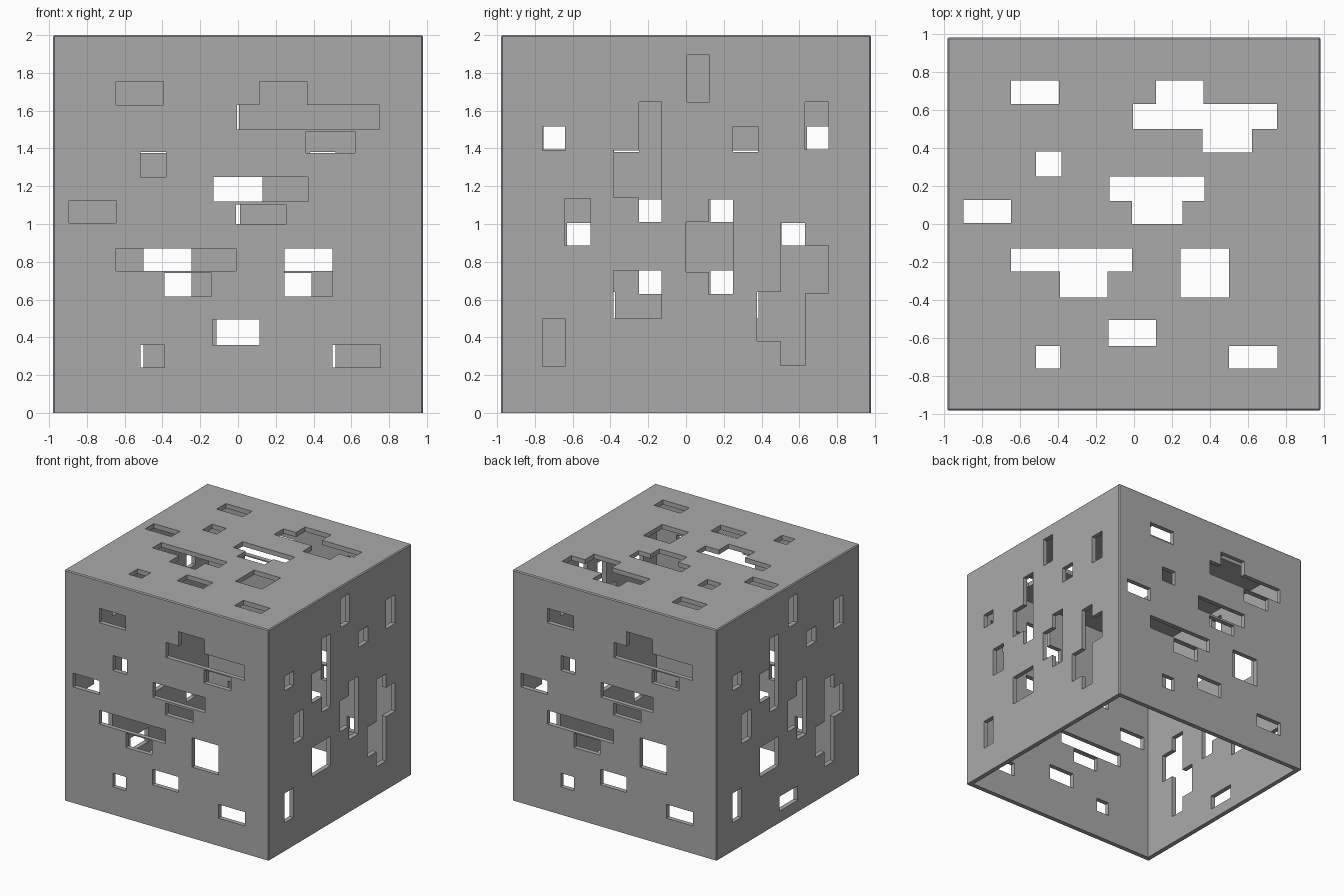
import bpy, bmesh
from mathutils import Matrix, Vector

if "Cube" in bpy.data.objects:
    bpy.data.objects.remove(bpy.data.objects["Cube"])

HALF, WALL, BEVEL = 0.98, 0.04, 0.008

# Openings in panel coordinates: u0, u1, v0, v1
HOLES = [
    (-0.645, -0.395, 0.63, 0.755), (-0.515, -0.38, 0.25, 0.38), (-0.895, -0.645, 0.005, 0.125),
    (0.115, 0.365, 0.56, 0.755), (-0.005, 0.75, 0.50, 0.63),
    (-0.13, 0.37, 0.12, 0.25), (-0.645, -0.01, -0.25, -0.13),
    (0.245, 0.50, -0.385, -0.13), (-0.135, 0.115, -0.64, -0.505),
    (-0.515, -0.39, -0.76, -0.64), (0.50, 0.755, -0.76, -0.64)]
# Openings hanging under a larger one: u0, u1, v0, top edge, bridge thickness
HANGING = [(0.36, 0.62, 0.375, 0.50, 0.01), (-0.01, 0.255, 0.0, 0.12, 0.018),
           (-0.39, -0.14, -0.385, -0.25, 0.01)]


def add_box(bm, lo, hi):
    lo, hi = Vector(lo), Vector(hi)
    size = hi - lo
    mat = Matrix.Translation((lo + hi) / 2) @ Matrix.Diagonal((*size, 1))
    return bmesh.ops.create_cube(bm, size=1, matrix=mat)["verts"]


def make_object(name, bm):
    mesh = bpy.data.meshes.new(name)
    bm.to_mesh(mesh)
    bm.free()
    ob = bpy.data.objects.new(name, mesh)
    bpy.context.collection.objects.link(ob)
    return ob


def panel_cutters(bm, bridged, frame):
    """Place one panel's openings; frame columns are u, v and outward."""
    rects = list(HOLES)
    for u0, u1, v0, v1, gap in HANGING:
        rects.append((u0, u1, v0, v1 - gap if bridged else v1 + 0.06))
    for u0, u1, v0, v1 in rects:
        verts = add_box(bm, (u0, v0, 0.87), (u1, v1, 1.1))
        bmesh.ops.transform(bm, matrix=frame, verts=verts)


# Outer body with slightly chamfered vertical and top edges
bm = bmesh.new()
add_box(bm, (-HALF, -HALF, 0), (HALF, HALF, 2))
edges = [e for e in bm.edges if any(v.co.z > 1 for v in e.verts)]
bmesh.ops.bevel(bm, geom=edges, offset=BEVEL, segments=1, affect='EDGES')
box = make_object("perforated_cover", bm)

# Cavity, open at the bottom
bm = bmesh.new()
inner = HALF - WALL
add_box(bm, (-inner, -inner, -0.2), (inner, inner, 2 - WALL))
cavity = make_object("cavity_cutter", bm)

# Openings on the five panels
bm = bmesh.new()
up = Matrix.Translation((0, 0, 1))
front = up @ Matrix(((1, 0, 0, 0), (0, 0, -1, 0), (0, 1, 0, 0), (0, 0, 0, 1)))
right = up @ Matrix(((0, 0, 1, 0), (0, 1, 0, 0), (-1, 0, 0, 0), (0, 0, 0, 1)))
half_turn = Matrix.Rotation(3.14159265, 4, 'Z')
panel_cutters(bm, False, up)
for turn in (Matrix.Identity(4), half_turn):
    panel_cutters(bm, True, turn @ front)
    panel_cutters(bm, False, turn @ right)
# Small slot near the foot of the left panel
add_box(bm, (-1.1, -0.13, 0.10), (-0.87, 0.115, 0.225))
bmesh.ops.recalc_face_normals(bm, faces=bm.faces)
openings = make_object("opening_cutters", bm)

for cutter in (cavity, openings):
    mod = box.modifiers.new(cutter.name, 'BOOLEAN')
    mod.operation, mod.solver, mod.object = 'DIFFERENCE', 'EXACT', cutter
    mod.use_self = True
    cutter.hide_render = True
    cutter.hide_viewport = True

# Plain grey finish
grey = bpy.data.materials.new("plain_grey")
grey.diffuse_color = (0.4, 0.4, 0.4, 1)
grey.use_nodes = True
grey.node_tree.nodes["Principled BSDF"].inputs["Base Color"].default_value = grey.diffuse_color
box.data.materials.append(grey)
